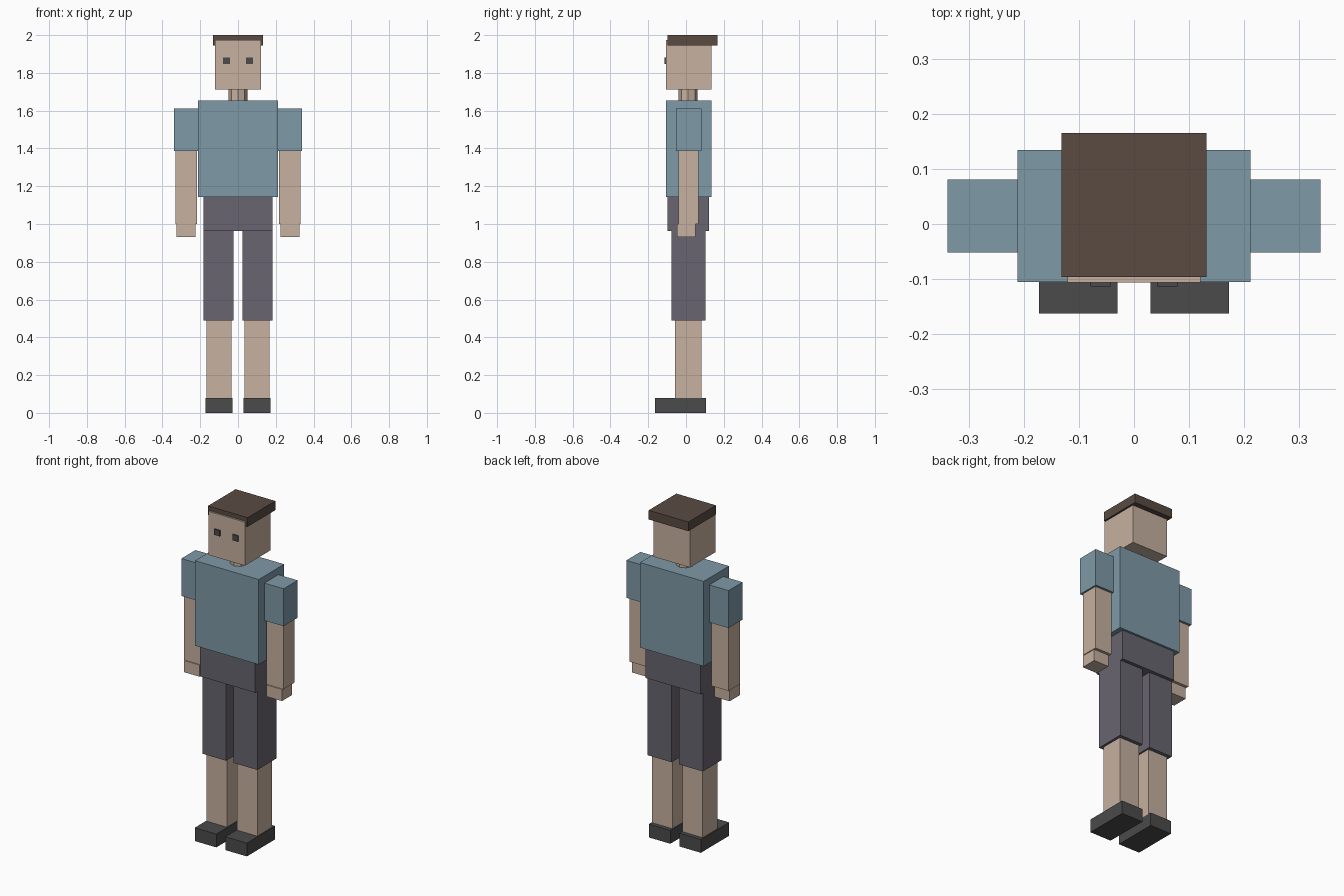
import bpy
import bmesh
from mathutils import Matrix

if "Cube" in bpy.data.objects:
    bpy.data.objects.remove(bpy.data.objects["Cube"])


def material(name, rgb):
    m = bpy.data.materials.new(name)
    m.diffuse_color = (*rgb, 1)
    m.use_nodes = True
    m.node_tree.nodes["Principled BSDF"].inputs["Base Color"].default_value = m.diffuse_color
    return m


skin = material("skin", (0.57, 0.44, 0.35))
shirt = material("shirt_blue", (0.21, 0.32, 0.39))
cloth = material("shorts_grey", (0.14, 0.13, 0.16))
dark = material("shoe_black", (0.07, 0.07, 0.07))
brown = material("hair_brown", (0.10, 0.07, 0.055))


def finish(name, bm, mat):
    mesh = bpy.data.meshes.new(name)
    bm.to_mesh(mesh)
    bm.free()
    mesh.materials.append(mat)
    obj = bpy.data.objects.new(name, mesh)
    bpy.context.collection.objects.link(obj)
    return obj


def box(name, x, y, z, mat):
    """Box spanning the given (min, max) ranges."""
    size = [b - a for a, b in (x, y, z)]
    mid = [(a + b) / 2 for a, b in (x, y, z)]
    bm = bmesh.new()
    bmesh.ops.create_cube(bm, size=1, matrix=Matrix.Translation(mid) @ Matrix.Diagonal((*size, 1)))
    return finish(name, bm, mat)


def pair(name, x, y, z, mat):
    """The same box on both sides of x = 0."""
    box("left_" + name, x, y, z, mat)
    box("right_" + name, (-x[1], -x[0]), y, z, mat)


# Head, hair and eyes
box("head", (-0.121, 0.121), (-0.107, 0.135), (1.712, 1.974), skin)
box("hair", (-0.132, 0.132), (-0.097, 0.166), (1.945, 2.0), brown)
pair("eye", (0.042, 0.079), (-0.114, -0.095), (1.847, 1.882), dark)

# Neck
bm = bmesh.new()
bmesh.ops.create_cone(bm, cap_ends=True, segments=8, radius1=0.05, radius2=0.05, depth=0.08,
                      matrix=Matrix.Translation((0, 0.011, 1.683)))
finish("neck", bm, skin)

# Torso and hips
box("torso", (-0.212, 0.212), (-0.106, 0.135), (1.142, 1.653), shirt)
box("hips", (-0.183, 0.183), (-0.098, 0.122), (0.962, 1.142), cloth)

# Arms
pair("sleeve", (0.212, 0.340), (-0.052, 0.081), (1.386, 1.611), shirt)
pair("forearm", (0.218, 0.330), (-0.041, 0.067), (1.0, 1.386), skin)
pair("hand", (0.224, 0.325), (-0.047, 0.050), (0.93, 1.0), skin)

# Legs
pair("shorts_leg", (0.024, 0.183), (-0.078, 0.102), (0.490, 0.962), cloth)
pair("shin", (0.034, 0.168), (-0.057, 0.081), (0.08, 0.490), skin)
pair("shoe", (0.030, 0.173), (-0.163, 0.106), (0.0, 0.08), dark)
